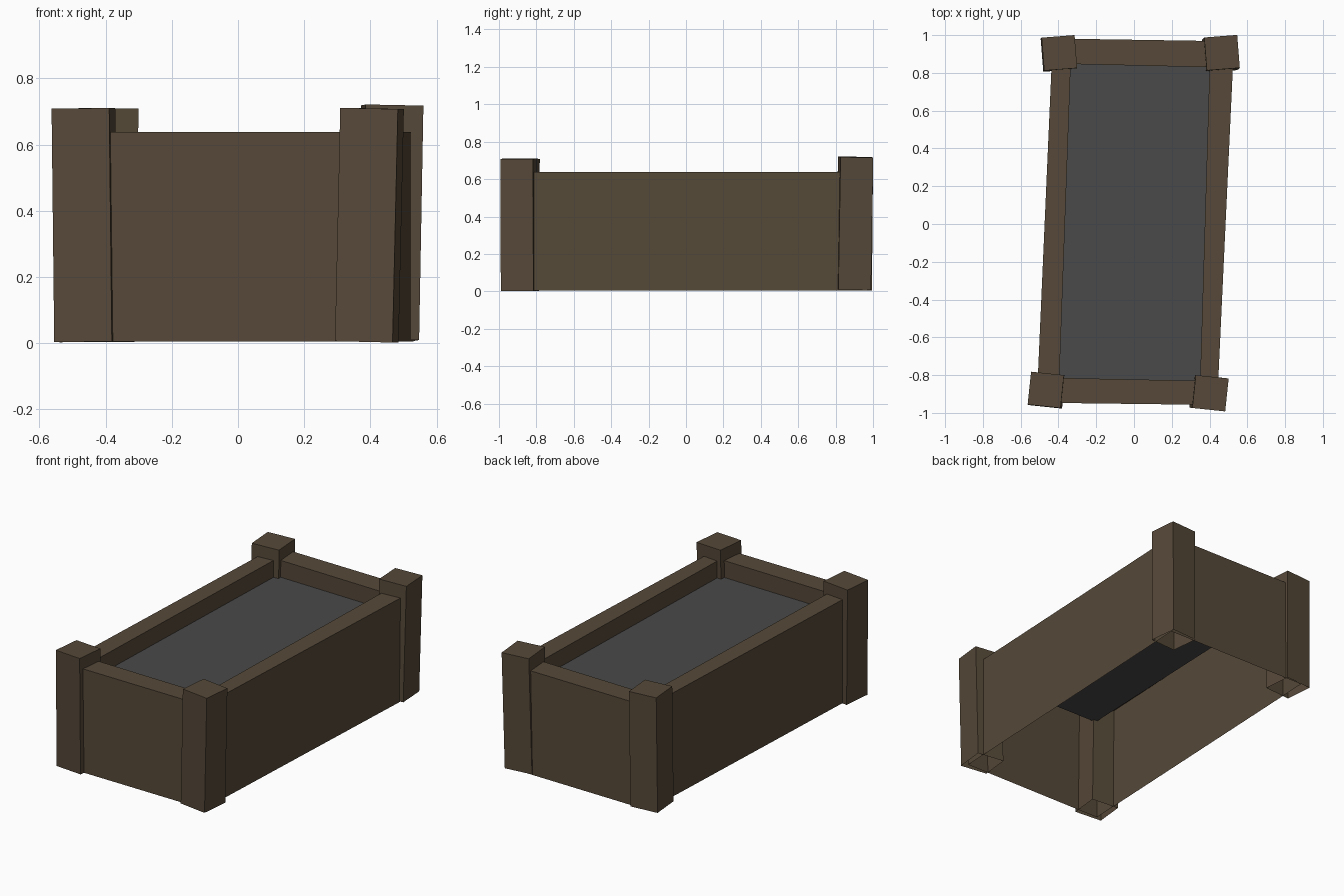
import bpy
import bmesh
from math import radians
from mathutils import Matrix, Vector

cube = bpy.data.objects.get("Cube")
if cube:
    bpy.data.objects.remove(cube, do_unlink=True)


def material(name, color):
    mat = bpy.data.materials.new(name)
    mat.use_nodes = True
    mat.diffuse_color = color
    mat.node_tree.nodes["Principled BSDF"].inputs["Base Color"].default_value = color
    return mat


WOOD = material("brown_wood", (0.093, 0.066, 0.040, 1))
SOIL = material("grey_soil", (0.067, 0.067, 0.067, 1))


def finish(name, bm, mat):
    mesh = bpy.data.meshes.new(name)
    bm.to_mesh(mesh)
    bm.free()
    mesh.materials.append(mat)
    obj = bpy.data.objects.new(name, mesh)
    bpy.context.collection.objects.link(obj)
    return obj


def post(name, top, bottom, turn):
    """Slightly leaning square post, open underneath."""
    top, bottom = Vector(top), Vector(bottom)
    lean = top - bottom
    bm = bmesh.new()
    bmesh.ops.create_cube(bm, size=1)
    bm.normal_update()
    bmesh.ops.delete(bm, geom=[f for f in bm.faces if f.normal.z < -0.5],
                     context="FACES_ONLY")
    tilt = Vector((0, 0, 1)).rotation_difference(lean).to_matrix().to_4x4()
    place = (Matrix.Translation((top + bottom) / 2) @ tilt
             @ Matrix.Rotation(radians(turn), 4, "Z")
             @ Matrix.Diagonal((0.175, 0.175, lean.length, 1)))
    bmesh.ops.transform(bm, matrix=place, verts=bm.verts)
    finish(name, bm, WOOD)


# Corner posts, each a little crooked
post("front_right_post", (-0.467, -0.878, 0.709), (-0.459, -0.881, 0.004), -6)
post("front_left_post", (0.405, -0.896, 0.709), (0.389, -0.894, 0.004), -6)
post("back_right_post", (-0.395, 0.906, 0.709), (-0.400, 0.900, 0.005), 4.5)
post("back_left_post", (0.466, 0.907, 0.718), (0.453, 0.895, 0.010), 4.5)

# Walls: outer skin, top rim and inner skin down to the soil, open underneath
BASE, RIM, FILL = 0.005, 0.638, 0.535
outer = [(-0.515, -0.946), (0.44, -0.958), (0.53, 0.967), (-0.43, 0.982)]
inner = [(-0.395, -0.815), (0.35, -0.83), (0.40, 0.83), (-0.335, 0.847)]


def section(i):
    return [(*outer[i], BASE), (*outer[i], RIM), (*inner[i], RIM), (*inner[i], FILL)]


for i, name in enumerate(["front_wall", "left_wall", "back_wall", "right_wall"]):
    bm = bmesh.new()
    a = [bm.verts.new(p) for p in section(i)]
    b = [bm.verts.new(p) for p in section((i + 1) % 4)]
    for j in range(3):
        bm.faces.new((a[j], b[j], b[j + 1], a[j + 1]))
    finish(name, bm, WOOD)

# Soil surface
bm = bmesh.new()
bm.faces.new([bm.verts.new((*p, FILL)) for p in inner])
finish("soil", bm, SOIL)
